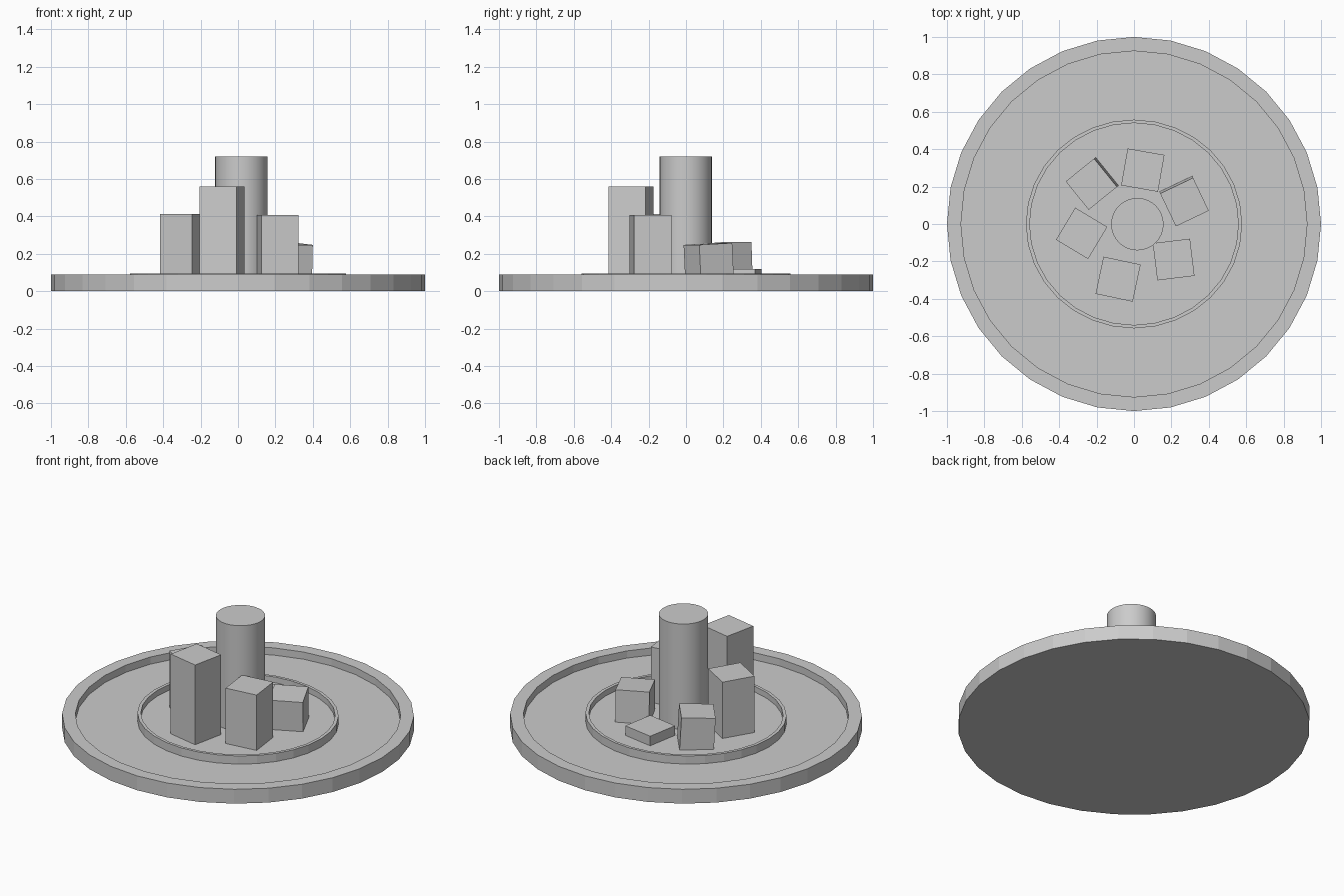
import bpy, bmesh
from math import sin, cos, pi, radians
from mathutils import Matrix, Vector

if "Cube" in bpy.data.objects:
    bpy.data.objects.remove(bpy.data.objects["Cube"])


def finish(name, bm):
    bmesh.ops.recalc_face_normals(bm, faces=bm.faces)
    me = bpy.data.meshes.new(name)
    bm.to_mesh(me)
    bm.free()
    ob = bpy.data.objects.new(name, me)
    bpy.context.collection.objects.link(ob)
    return ob


def lathe(name, profile, sides=32, centre=(0, 0)):
    """Closed turned solid from (radius x, radius y, z) rings, capped at both ends."""
    bm = bmesh.new()
    rings = []
    for rx, ry, z in profile:
        rings.append([bm.verts.new((centre[0] + rx * sin(2 * pi * i / sides),
                                    centre[1] + ry * cos(2 * pi * i / sides), z))
                      for i in range(sides)])
    for a, b in zip(rings, rings[1:]):
        for i in range(sides):
            j = (i + 1) % sides
            bm.faces.new((a[i], a[j], b[j], b[i]))
    bm.faces.new(rings[0])
    bm.faces.new(rings[-1])
    return finish(name, bm)


FLOOR = 0.06   # level inside the inner ring


def block(name, x, y, top, angle, size=0.2, lean=(0, 0)):
    """Square block; (x, y) is its top centre, lean is a slight tilt in degrees."""
    low = 0.05
    h = top - low
    bm = bmesh.new()
    bmesh.ops.create_cube(bm, size=1)
    rot = Matrix.Rotation(radians(lean[0]), 4, 'X') @ Matrix.Rotation(radians(lean[1]), 4, 'Y')
    m = (Matrix.Translation((x, y, top)) @ Matrix.Rotation(radians(angle), 4, 'Z') @ rot
         @ Matrix.Translation((0, 0, -h / 2)) @ Matrix.Diagonal((size, size, h, 1)))
    bm.transform(m)
    return finish(name, bm)


# dished outer plate
lathe("base_plate", [(1, 1, 0), (1, 1, 0.09), (0.925, 0.925, 0.09), (0.925, 0.925, 0.045)])

# slightly oval inner tray with raised lip
lathe("inner_tray", [(0.578, 0.558, 0.04), (0.578, 0.558, 0.096),
                     (0.558, 0.54, 0.096), (0.558, 0.54, FLOOR)])

# central column
column = lathe("column", [(0.14, 0.14, 0.05), (0.14, 0.14, 0.72)], 32, (0.018, -0.001))
bpy.context.view_layer.objects.active = column
column.select_set(True)
bpy.ops.object.shade_smooth_by_angle()

# ring of blocks, falling in height around the column
block("block_front", -0.085, -0.295, 0.56, -12, 0.203)
block("block_right", 0.212, -0.19, 0.407, 7)
block("block_left", -0.28, -0.05, 0.413, -31)
block("block_back_left", -0.228, 0.213, 0.258, 39, 0.195, (0, -3))
block("block_back_right", 0.27, 0.117, 0.253, 25.5, 0.195, (3, 0))
block("block_back", 0.047, 0.288, 0.12, -10)
